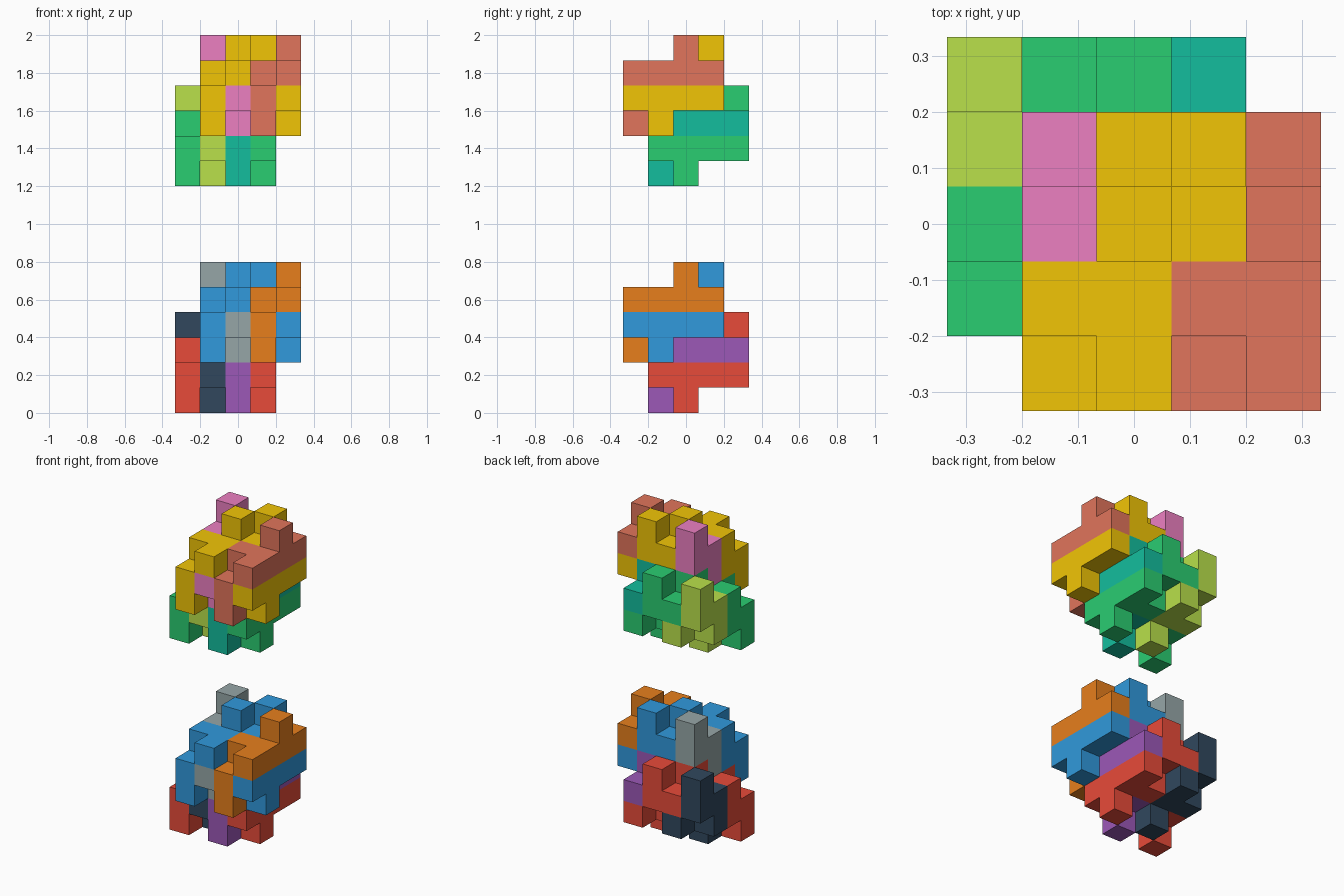
import bpy, bmesh
from mathutils import Vector

if "Cube" in bpy.data.objects:
    bpy.data.objects.remove(bpy.data.objects["Cube"])

C = 2 / 15                      # edge of one puzzle cell
ORIGIN = Vector((-2.5 * C, -2.5 * C, 0))

# Slice profiles of the upper half as (y, z) cells; the lower half is the same turned half way round
HIGH_HOOK = [(3, 5), (3, 4), (2, 4), (2, 3)]
LOW_HOOK = [(1, 4), (1, 3), (0, 3), (0, 2)]
HIGH_BAR = [(2, 5)] + [(y, 4) for y in range(4)]
LOW_BAR = [(1, 2)] + [(y, 3) for y in range(4)]


def upper(x, profile):
    return {(x, y, z) for y, z in profile}


def lower(x, profile):
    return {(x, 4 - y, 5 - z) for y, z in profile}


# Three interlocking pieces in each half
PIECES = {
    "upper_side_piece": upper(1, HIGH_HOOK) | upper(2, LOW_BAR),
    "upper_main_piece": (upper(1, LOW_HOOK) | upper(2, HIGH_BAR)
                         | upper(3, HIGH_HOOK) | upper(4, LOW_BAR)),
    "upper_end_piece": upper(3, LOW_HOOK) | upper(4, HIGH_BAR),
    "lower_side_piece": lower(0, LOW_HOOK) | lower(1, HIGH_BAR),
    "lower_main_piece": (lower(0, HIGH_HOOK) | lower(1, LOW_BAR)
                         | lower(2, LOW_HOOK) | lower(3, HIGH_BAR)),
    "lower_end_piece": lower(2, HIGH_HOOK) | lower(3, LOW_BAR),
}

# Colours of the two copies, in the order of the pieces
COPIES = [
    ("bottom", 0.0, ["95a5a6", "3498db", "e67e22", "34495e", "e74c3c", "9b59b6"]),
    ("top", 1.2, ["ec7fc0", "f1c40f", "e0745c", "b8e04c", "2ecc71", "1abc9c"]),
]


def material(name, code):
    mat = bpy.data.materials.new(name)
    rgb = [(int(code[i:i + 2], 16) / 255) ** 2.2 for i in (0, 2, 4)]
    mat.diffuse_color = (*rgb, 1)
    mat.use_nodes = True
    mat.node_tree.nodes["Principled BSDF"].inputs["Base Color"].default_value = mat.diffuse_color
    return mat


def block_piece(name, cells, height, mat):
    """Closed shell around a set of cells, with flush faces joined."""
    bm = bmesh.new()
    verts = {}

    def vert(p):
        key = tuple(p)
        if key not in verts:
            verts[key] = bm.verts.new(ORIGIN + Vector(key) * C + Vector((0, 0, height)))
        return verts[key]

    for cell in cells:
        for axis in range(3):
            for side in (0, 1):
                near = list(cell)
                near[axis] += 2 * side - 1
                if tuple(near) in cells:
                    continue
                u, v = (axis + 1) % 3, (axis + 2) % 3
                loop = []
                for du, dv in ((0, 0), (1, 0), (1, 1), (0, 1)):
                    p = list(cell)
                    p[axis] += side
                    p[u] += du
                    p[v] += dv
                    loop.append(vert(p))
                bm.faces.new(loop if side else loop[::-1])
    bmesh.ops.dissolve_limit(bm, angle_limit=0.01, verts=bm.verts[:], edges=bm.edges[:])
    mesh = bpy.data.meshes.new(name)
    bm.to_mesh(mesh)
    bm.free()
    mesh.materials.append(mat)
    obj = bpy.data.objects.new(name, mesh)
    bpy.context.collection.objects.link(obj)


# Two stacked copies of the whole puzzle
for copy, height, codes in COPIES:
    for (part, cells), code in zip(PIECES.items(), codes):
        name = f"{copy}_{part}"
        block_piece(name, cells, height, material(name + "_colour", code))
